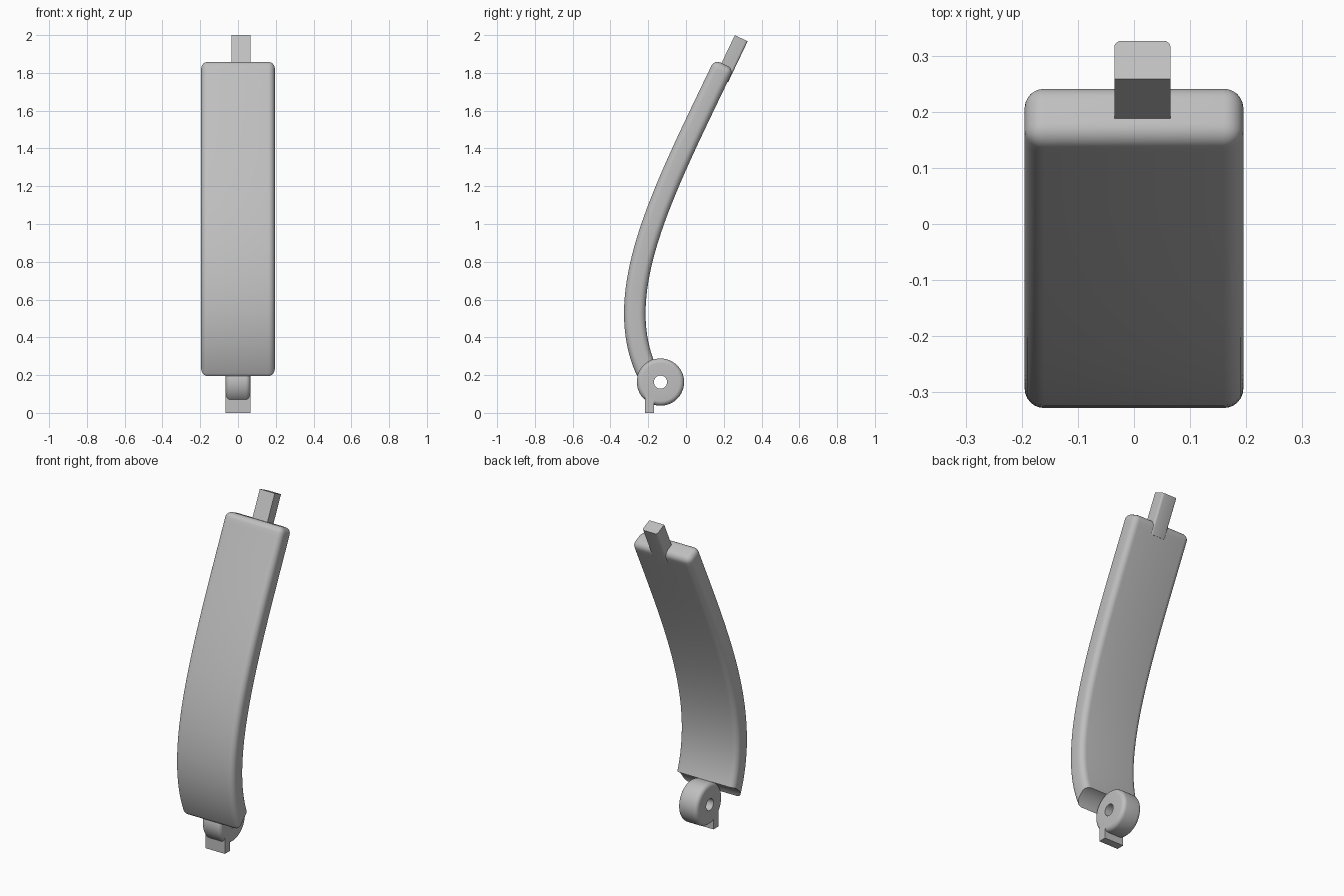
import bpy, bmesh, math
from mathutils import Vector, Matrix
from mathutils.geometry import interpolate_bezier

if "Cube" in bpy.data.objects:
    bpy.data.objects.remove(bpy.data.objects["Cube"])

grey = bpy.data.materials.new("plain grey")
grey.use_nodes = True
colour = (0.52, 0.52, 0.52, 1)
grey.diffuse_color = colour
grey.node_tree.nodes["Principled BSDF"].inputs["Base Color"].default_value = colour

HUB = Vector((0, -0.135, 0.163))
HUB_R = 0.125


def make(name, bm):
    bmesh.ops.recalc_face_normals(bm, faces=bm.faces)
    mesh = bpy.data.meshes.new(name)
    bm.to_mesh(mesh)
    bm.free()
    mesh.materials.append(grey)
    ob = bpy.data.objects.new(name, mesh)
    bpy.context.collection.objects.link(ob)
    return ob


def activate(ob):
    bpy.ops.object.select_all(action='DESELECT')
    ob.select_set(True)
    bpy.context.view_layer.objects.active = ob


def finish(ob):
    activate(ob)
    for mod in list(ob.modifiers):
        bpy.ops.object.modifier_apply(modifier=mod.name)
    bpy.ops.object.shade_smooth_by_angle(angle=math.radians(32))


def box(name, size, matrix):
    bm = bmesh.new()
    bmesh.ops.create_cube(bm, size=1, matrix=matrix @ Matrix.Diagonal((*size, 1)))
    return make(name, bm)


# Curved lever blade: front curve offset to the back, extruded across x
front = interpolate_bezier(Vector((0, 0.15, 1.87)), Vector((0, -0.175, 1.19)),
                           Vector((0, -0.475, 0.635)), Vector((0, -0.25, 0.175)), 40)
half_w, thick = 0.195, 0.114
bm = bmesh.new()
rings = []
for i, p in enumerate(front):
    t = (front[min(i + 1, len(front) - 1)] - front[max(i - 1, 0)]).normalized()
    back = p + Vector((0, -t.z, t.y)) * thick
    rings.append([bm.verts.new((x, q.y, q.z)) for x, q in
                  ((-half_w, p), (half_w, p), (half_w, back), (-half_w, back))])
for a, b in zip(rings, rings[1:]):
    for k in range(4):
        n = (k + 1) % 4
        bm.faces.new((a[k], a[n], b[n], b[k]))
bm.faces.new(rings[0])
bm.faces.new(rings[-1])
blade = make("lever_blade", bm)
bev = blade.modifiers.new("rounding", 'BEVEL')
bev.width, bev.segments = 0.035, 6
bev.limit_method, bev.angle_limit = 'ANGLE', math.radians(40)

# Round seat at the blade's lower end
bm = bmesh.new()
bmesh.ops.create_cone(bm, cap_ends=True, segments=96, radius1=HUB_R, radius2=HUB_R, depth=1,
                      matrix=Matrix.Translation(HUB) @ Matrix.Rotation(math.pi / 2, 4, 'Y'))
cutter = make("seat_cutter", bm)
cutter.hide_render = True
cut = blade.modifiers.new("seat", 'BOOLEAN')
cut.operation, cut.object, cut.solver = 'DIFFERENCE', cutter, 'EXACT'
finish(blade)
bpy.data.objects.remove(cutter)

# Pivot hub: rounded ring spun around the x axis
hub_w, hole, fillet = 0.065, 0.035, 0.025
arc = [(hub_w - fillet + fillet * math.sin(a), HUB_R - fillet + fillet * math.cos(a))
       for a in (k * math.pi / 12 for k in range(7))]
profile = [(-x, r) for x, r in reversed(arc)] + arc + [(hub_w, hole), (-hub_w, hole)]
bm = bmesh.new()
verts = [bm.verts.new(HUB + Vector((x, 0, r))) for x, r in profile]
edges = [bm.edges.new((v, verts[i - 1])) for i, v in enumerate(verts)]
bmesh.ops.spin(bm, geom=verts + edges, cent=HUB, axis=(1, 0, 0),
               angle=math.tau, steps=72, use_duplicate=False)
bmesh.ops.remove_doubles(bm, verts=bm.verts, dist=0.0001)
finish(make("pivot_hub", bm))

# Small foot under the hub
box("foot", (0.13, 0.048, 0.19), Matrix.Translation((0, -0.194, 0.095)))

# Tang at the upper end, leaning with the blade, rear corners softened
lean = math.atan2(0.43, 0.9)
tang = box("top_tang", (0.1, 0.075, 0.24),
           Matrix.Translation((0.015, 0.2925, 1.9835)) @ Matrix.Rotation(-lean, 4, 'X')
           @ Matrix.Translation((0, 0, -0.12)))
bm = bmesh.new()
bm.from_mesh(tang.data)
rear = [e for e in bm.edges if e.calc_length() > 0.2
        and sum(v.co.y - 0.47 * v.co.z for v in e.verts) / 2 > 0.2925 - 0.47 * 1.9835]
bmesh.ops.bevel(bm, geom=rear, offset=0.012, segments=4, profile=0.5, affect='EDGES')
bm.to_mesh(tang.data)
bm.free()
finish(tang)
